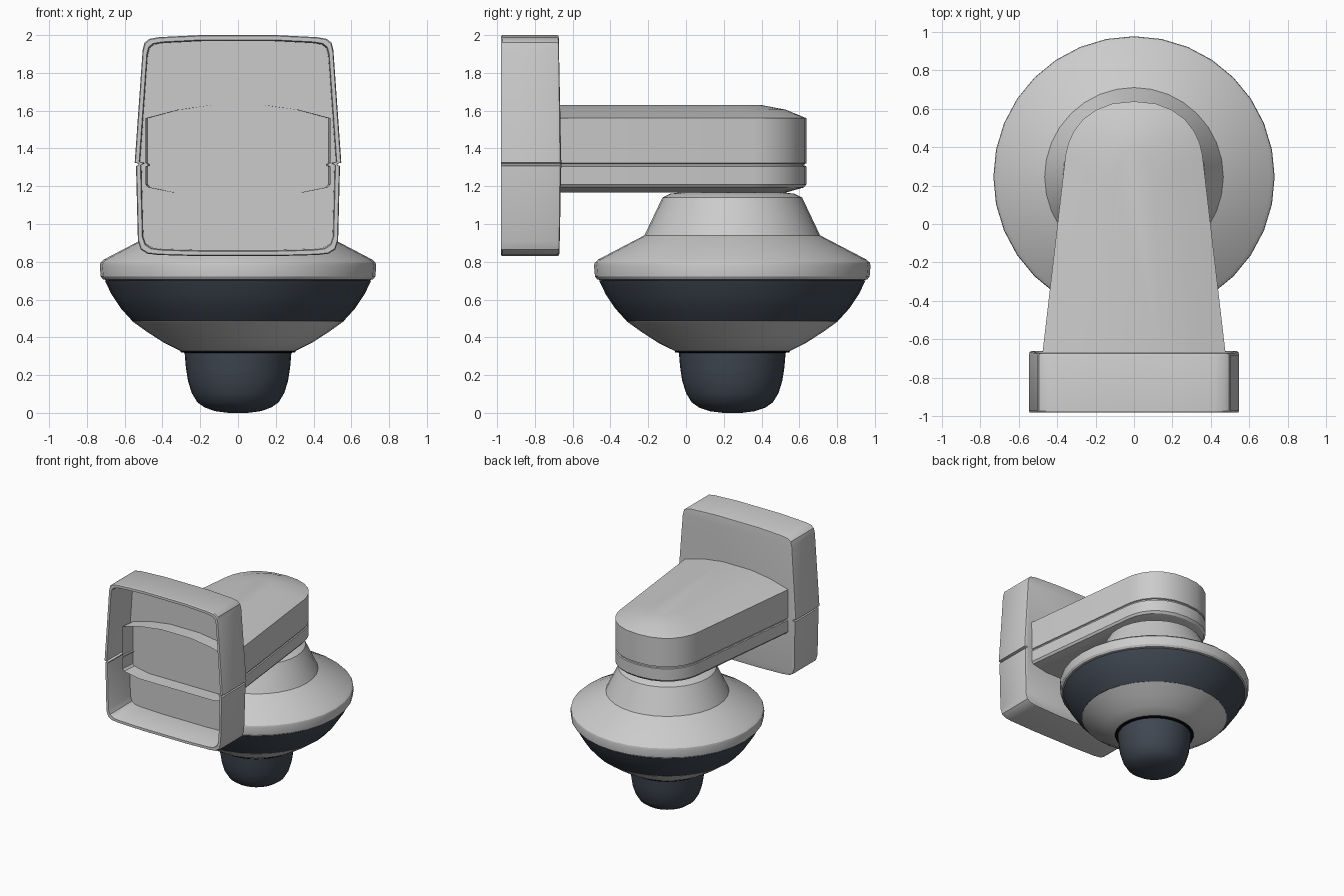
import bpy, bmesh, math

if "Cube" in bpy.data.objects:
    bpy.data.objects.remove(bpy.data.objects["Cube"])

CY = 0.245  # axis of the dome unit along y


def finish(name, bm, mat=None, angle=30):
    bmesh.ops.recalc_face_normals(bm, faces=bm.faces)
    me = bpy.data.meshes.new(name)
    bm.to_mesh(me)
    bm.free()
    ob = bpy.data.objects.new(name, me)
    bpy.context.collection.objects.link(ob)
    if mat:
        me.materials.append(mat)
    bpy.ops.object.select_all(action='DESELECT')
    ob.select_set(True)
    bpy.context.view_layer.objects.active = ob
    bpy.ops.object.shade_smooth_by_angle(angle=math.radians(angle))
    return ob


def loft(bm, rings, closed):
    rows = [[bm.verts.new(p) for p in r] for r in rings]
    n = len(rows[0])
    for a, b in zip(rows, rows[1:]):
        for i in range(n if closed else n - 1):
            j = (i + 1) % n
            bm.faces.new((a[i], a[j], b[j], b[i]))
    return rows


def lathe(name, profile, mat=None, angle=25, sides=32):
    bm = bmesh.new()
    rings = [[(r * math.cos(2 * math.pi * i / sides),
               CY + r * math.sin(2 * math.pi * i / sides), z)
              for i in range(sides)] for r, z in profile]
    rows = loft(bm, rings, True)
    bm.faces.new(rows[0])
    bm.faces.new(rows[-1])
    return finish(name, bm, mat, angle)


def material(name, color):
    m = bpy.data.materials.new(name)
    m.diffuse_color = (*color, 1)
    m.use_nodes = True
    m.node_tree.nodes["Principled BSDF"].inputs["Base Color"].default_value = m.diffuse_color
    return m


dark = material("dark_glass", (0.05, 0.063, 0.083))
black = material("black_rubber", (0.004, 0.004, 0.004))

# Dome unit, turned around a vertical axis
lathe("dome_housing", [(0.27, 1.168), (0.33, 1.16), (0.37, 1.14), (0.465, 0.94),
                       (0.71, 0.812), (0.728, 0.795), (0.732, 0.78),
                       (0.727, 0.722), (0.715, 0.707), (0.69, 0.702)])
lathe("dark_band", [(0.69, 0.705), (0.705, 0.70), (0.67, 0.628), (0.62, 0.553),
                    (0.56, 0.487)], dark)
lathe("lower_cone", [(0.555, 0.492), (0.56, 0.485), (0.48, 0.428), (0.39, 0.37),
                     (0.305, 0.328), (0.29, 0.326)])
lathe("lens_seal", [(0.29, 0.335), (0.305, 0.328), (0.302, 0.32), (0.27, 0.317)], black)
lathe("lens_dome", [(0.283, 0.322), (0.276, 0.24), (0.265, 0.17), (0.245, 0.105),
                    (0.215, 0.056), (0.175, 0.028), (0.12, 0.009), (0.05, 0.0)],
      dark, 40)

# Arm: tapered, rounded tip, open where it enters the wall plate
Y0 = -0.82
half = [(0.49, Y0), (0.475, -0.66), (0.356, 0.36), (0.342, 0.42), (0.315, 0.48),
        (0.265, 0.545), (0.195, 0.595), (0.11, 0.627)]
outline = half + [(0, 0.638)] + [(-x, y) for x, y in reversed(half)]


def arm_ring(sx, sy, z):
    return [(x * sx, Y0 + (y - Y0) * sy, z) for x, y in outline]


bm = bmesh.new()
rows = loft(bm, [arm_ring(*s) for s in [
    (0.70, 0.925, 1.167), (0.97, 0.99, 1.193), (1, 1, 1.21), (1, 1, 1.305),
    (0.98, 0.993, 1.308), (0.98, 0.993, 1.318), (1, 1, 1.322), (1, 1, 1.56),
    (0.65, 0.925, 1.605), (0.28, 0.835, 1.63)]], False)
bm.faces.new(rows[0])
bm.faces.new(rows[-1])
finish("support_arm", bm)

# Wall plate: hollow box open to the front, with a seam groove
side = [(0.2, 0.83), (0.42, 0.836), (0.48, 0.843), (0.515, 0.865), (0.53, 0.91),
        (0.54, 1.307), (0.528, 1.312), (0.528, 1.32), (0.547, 1.325),
        (0.505, 1.92), (0.495, 1.96), (0.47, 1.98), (0.42, 1.989), (0.2, 2.0)]
plate = side + [(-x, z) for x, z in reversed(side)]
SEAM = 6


def plate_ring(s, y, bulge=0):
    return [(x * s, y - bulge * abs(z - 1.315), 1.415 + (z - 1.415) * s)
            for x, z in plate]


bm = bmesh.new()
rows = loft(bm, [plate_ring(0.945, -0.70), plate_ring(0.95, -0.972),
                 plate_ring(0.957, -0.98), plate_ring(0.992, -0.98),
                 plate_ring(1, -0.972), plate_ring(1, -0.685),
                 plate_ring(0.994, -0.667, 0.012),
                 plate_ring(0.975, -0.66, 0.02)], True)
last = 2 * len(side) - 1 - SEAM
for r in (rows[0], rows[-1]):
    bm.faces.new(r[SEAM:last + 1])
    bm.faces.new(r[last:] + r[:SEAM + 1])
finish("wall_plate", bm)
